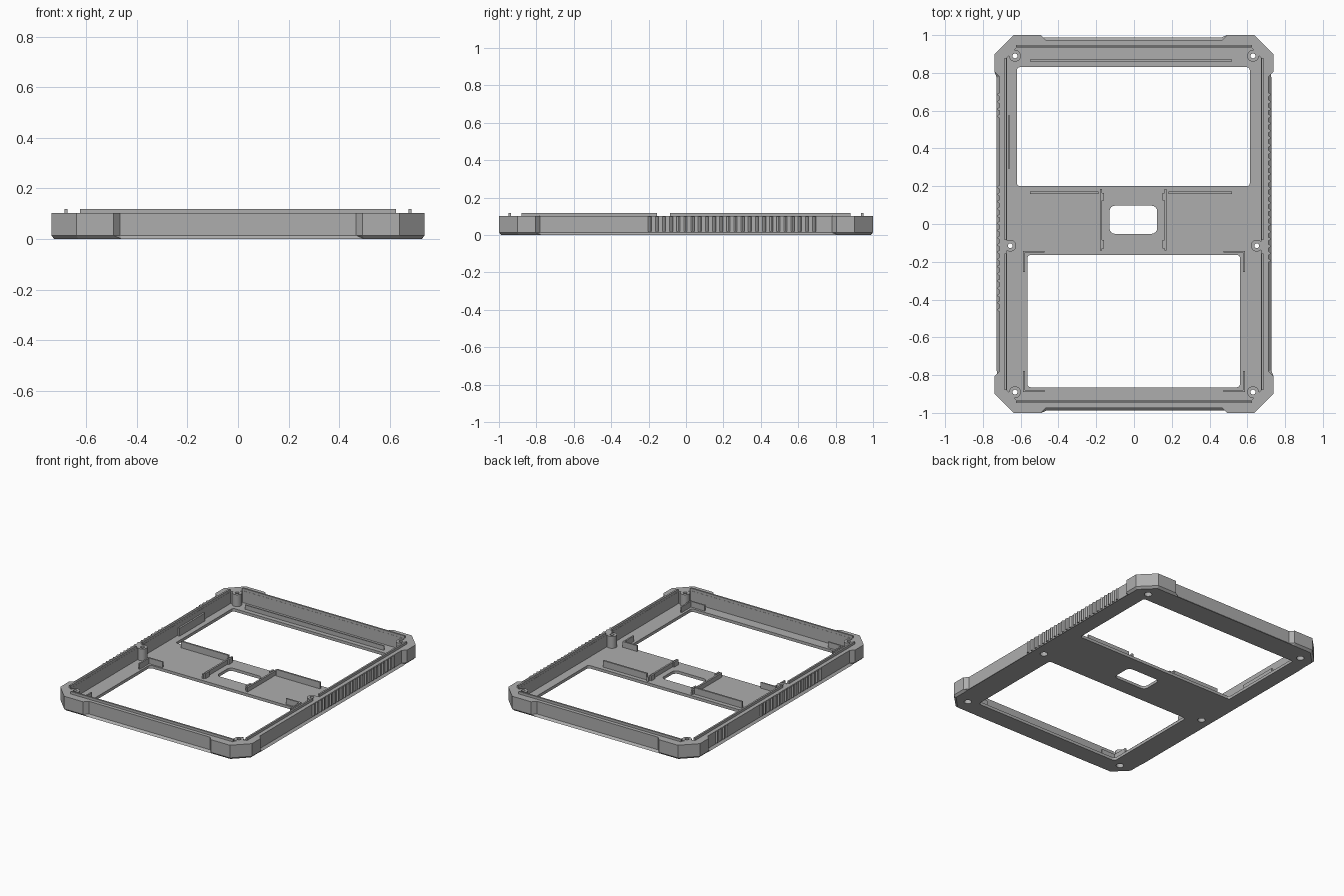
import bpy, bmesh, math

if "Cube" in bpy.data.objects:
    bpy.data.objects.remove(bpy.data.objects["Cube"])

grey = bpy.data.materials.new("grey plastic")
grey.diffuse_color = (0.42, 0.42, 0.42, 1)
grey.use_nodes = True
grey.node_tree.nodes["Principled BSDF"].inputs["Base Color"].default_value = grey.diffuse_color


def finish(name, bm):
    bmesh.ops.recalc_face_normals(bm, faces=bm.faces[:])
    me = bpy.data.meshes.new(name)
    bm.to_mesh(me)
    bm.free()
    ob = bpy.data.objects.new(name, me)
    bpy.context.collection.objects.link(ob)
    me.materials.append(grey)
    return ob


def add_prism(bm, pts, z0, z1):
    low = [bm.verts.new((x, y, z0)) for x, y in pts]
    high = [bm.verts.new((x, y, z1)) for x, y in pts]
    n = len(pts)
    bottom = bm.faces.new(low[::-1])
    bm.faces.new(high)
    for i in range(n):
        j = (i + 1) % n
        bm.faces.new((low[i], low[j], high[j], high[i]))
    return bottom


def rect(x0, x1, y0, y1, r=0.0, steps=4):
    if r == 0:
        return [(x0, y0), (x1, y0), (x1, y1), (x0, y1)]
    pts = []
    for k, (cx, cy) in enumerate([(x1 - r, y1 - r), (x0 + r, y1 - r), (x0 + r, y0 + r), (x1 - r, y0 + r)]):
        for i in range(steps + 1):
            a = math.pi / 2 * (k + i / steps)
            pts.append((cx + r * math.cos(a), cy + r * math.sin(a)))
    return pts


def circle(cx, cy, r, n=24):
    return [(cx + r * math.cos(2 * math.pi * i / n), cy + r * math.sin(2 * math.pi * i / n)) for i in range(n)]


def four_way(quarter):
    """Mirror a first-quadrant outline (from +x axis to +y axis) to all quadrants."""
    left = [(-x, y) for x, y in quarter[::-1]]
    half = quarter + left
    return half + [(-x, -y) for x, y in half]


def boxes(name, items):
    bm = bmesh.new()
    for x0, x1, y0, y1, z0, z1 in items:
        add_prism(bm, rect(x0, x1, y0, y1), z0, z1)
    return finish(name, bm)


W, L, TOP, FLOOR = 0.713, 0.973, 0.102, 0.02
POSTS = [(sx * 0.63, sy * 0.89) for sx in (-1, 1) for sy in (-1, 1)] + [(-0.655, -0.115), (0.65, -0.115)]

# Case shell with thick corner bumpers and a bevelled lower rim
bm = bmesh.new()
outline = four_way([(W, 0.78), (0.738, 0.805), (0.738, 0.9), (0.638, 1.0), (0.492, 1.0), (0.467, L)])
base = add_prism(bm, outline, 0, TOP)
bmesh.ops.bevel(bm, geom=list(base.edges), offset=0.014, segments=1, affect='EDGES', clamp_overlap=True)
shell = finish("case_shell", bm)

# Cutters: inner cavity, windows and screw holes
cut_sets = []
bm = bmesh.new()
add_prism(bm, four_way([(0.673, 0.88), (0.62, 0.935)]), FLOOR, 0.3)
cut_sets.append(bm)
bm = bmesh.new()
add_prism(bm, rect(-0.62, 0.613, 0.2, 0.83, 0.015), -0.1, 0.05)
add_prism(bm, rect(-0.565, 0.562, -0.865, -0.163, 0.02), -0.1, 0.05)
add_prism(bm, rect(-0.13, 0.123, -0.052, 0.097, 0.03), -0.1, 0.05)
for x, y in POSTS:
    add_prism(bm, circle(x, y, 0.024), -0.1, 0.05)
cut_sets.append(bm)
for cbm in cut_sets:
    cutter = finish("cutter", cbm)
    cutter.hide_render = True
    mod = shell.modifiers.new("cut", 'BOOLEAN')
    mod.operation = 'DIFFERENCE'
    mod.solver = 'EXACT'
    mod.object = cutter
    bpy.context.view_layer.objects.active = shell
    bpy.ops.object.modifier_apply(modifier=mod.name)
    bpy.data.objects.remove(cutter)

# Screw posts: turned profile with a thin bore and a wide counterbore below
bm = bmesh.new()
profile = [(0.031, FLOOR - 0.005), (0.031, TOP), (0.013, TOP), (0.013, 0.05), (0.024, 0.05), (0.024, FLOOR - 0.005)]
for x, y in POSTS:
    rings = [[bm.verts.new((px, py, z)) for px, py in circle(x, y, r)] for r, z in profile]
    for k, ring in enumerate(rings):
        nxt = rings[(k + 1) % len(rings)]
        for i in range(24):
            j = (i + 1) % 24
            bm.faces.new((ring[i], ring[j], nxt[j], nxt[i]))
posts = finish("screw_posts", bm)
bpy.context.view_layer.objects.active = posts
posts.select_set(True)
bpy.ops.object.shade_smooth_by_angle(angle=math.radians(35))
posts.select_set(False)

# Raised sealing lip along the top of the walls
z0, z1 = TOP - 0.005, 0.119
lip = []
for s in (-1, 1):
    lip.append((-0.625, 0.625, s * 0.942 - 0.006, s * 0.942 + 0.006, z0, z1))
    for a, b in ((-0.88, -0.155), (-0.085, 0.88)):
        lip.append((s * 0.68 - 0.006, s * 0.68 + 0.006, a, b, z0, z1))
boxes("sealing_lip", lip)

# Ribs around the upper window
f = FLOOR - 0.004
boxes("upper_window_ribs", [
    (-0.55, 0.52, 0.861, 0.87, f, 0.05),
    (-0.55, -0.187, 0.159, 0.171, f, 0.065),
    (0.183, 0.52, 0.159, 0.171, f, 0.065),
    (-0.668, -0.656, 0.295, 0.575, f, 0.075),
])

# Rails with small clips beside the middle opening
rails = []
for s, x in ((-1, -0.175), (1, 0.167)):
    rails.append((x - 0.006, x + 0.006, -0.14, 0.185, f, 0.05))
    inner = x - s * 0.011
    for a, b in ((0.125, 0.165), (-0.13, -0.085)):
        rails.append((inner - 0.006, inner + 0.006, a, b, f, 0.055))
boxes("middle_rails", rails)

# L-shaped corner locators around the lower window
corners = []
for s in (-1, 1):
    for y, d in ((-0.147, -1), (-0.885, 1)):
        corners.append((min(s * 0.475, s * 0.588), max(s * 0.475, s * 0.588), y - 0.005, y + 0.005, f, 0.06))
        ya, yb = sorted((y, y + d * 0.108))
        corners.append((s * 0.583 - 0.005, s * 0.583 + 0.005, ya, yb, f, 0.06))
boxes("lower_window_corners", corners)

# Grip ridges: rounded vertical ribs on both long sides
bm = bmesh.new()
STEP = 0.0382
rows = [(1, 0.685, 24), (-1, 0.685, 4), (-1, 0.195, 18)]
for s, start, count in rows:
    for i in range(count):
        y = start - i * STEP
        arc = [(s * (W - 0.003 + 0.013 * math.sin(a)), y + 0.0095 * math.cos(a))
               for a in [math.pi * k / 6 for k in range(7)]]
        add_prism(bm, arc, 0.02, TOP - 0.002)
finish("grip_ridges", bm)
